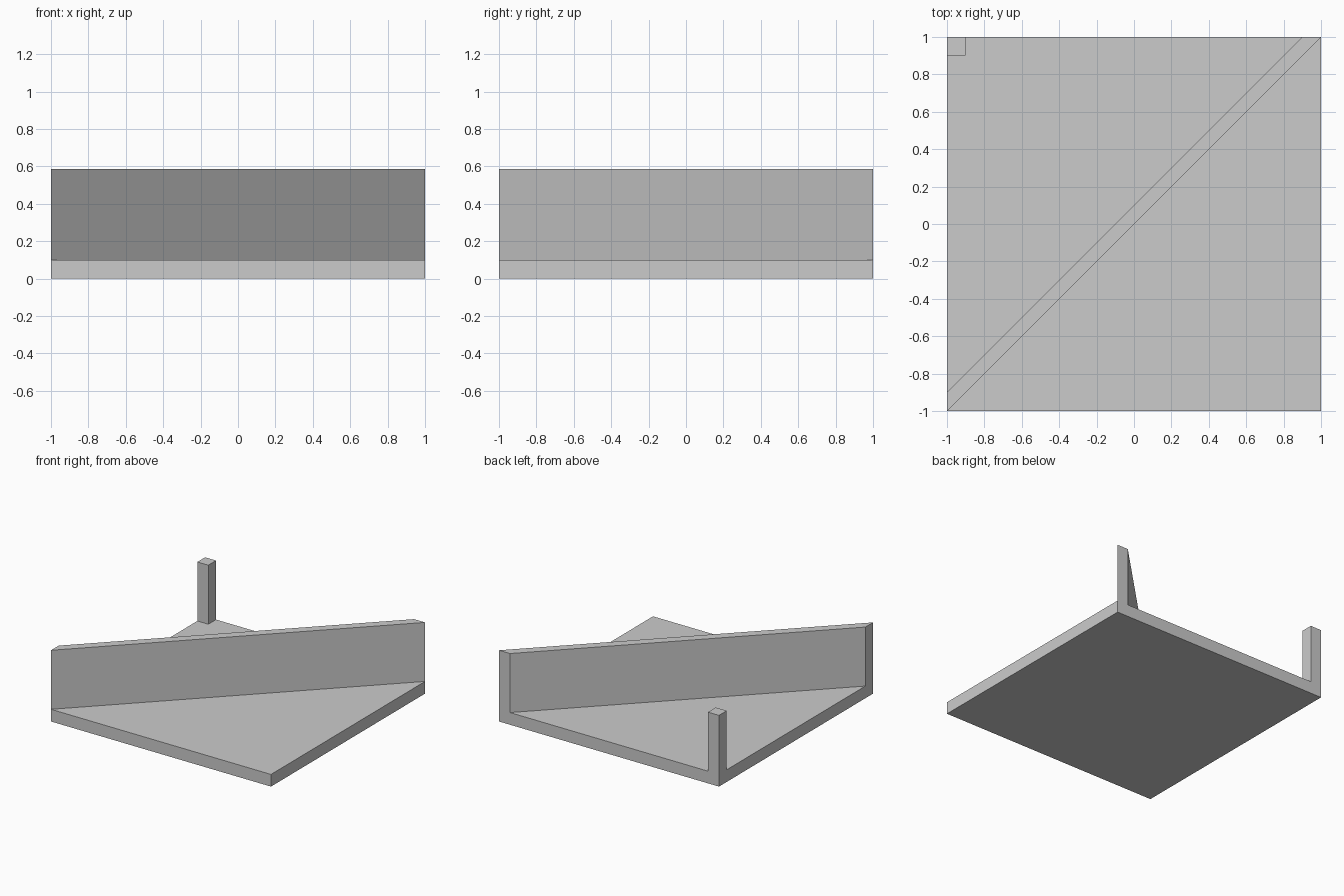
import bpy
import bmesh

if "Cube" in bpy.data.objects:
    bpy.data.objects.remove(bpy.data.objects["Cube"])


def prism(name, outline, z0, z1):
    """Extrude a counter-clockwise XY outline from z0 up to z1."""
    bm = bmesh.new()
    face = bm.faces.new([bm.verts.new((x, y, z0)) for x, y in outline])
    top = bmesh.ops.extrude_face_region(bm, geom=[face], use_keep_orig=True)
    verts = [g for g in top["geom"] if isinstance(g, bmesh.types.BMVert)]
    bmesh.ops.translate(bm, verts=verts, vec=(0, 0, z1 - z0))
    bmesh.ops.recalc_face_normals(bm, faces=bm.faces)
    mesh = bpy.data.meshes.new(name)
    bm.to_mesh(mesh)
    bm.free()
    obj = bpy.data.objects.new(name, mesh)
    bpy.context.collection.objects.link(obj)
    return obj


T = 0.1       # floor, wall and post thickness
TOP = 0.585   # height of wall and post

# Square floor slab
prism("floor", [(-1, -1), (1, -1), (1, 1), (-1, 1)], 0, T)

# Diagonal wall with ends cut flush to the floor edges
prism("diagonal_wall", [(-1, -1), (1, 1), (1 - T, 1), (-1, -1 + T)], T, TOP)

# Square post in the back left corner
prism("corner_post", [(-1, 1 - T), (-1 + T, 1 - T), (-1 + T, 1), (-1, 1)], T, TOP)
